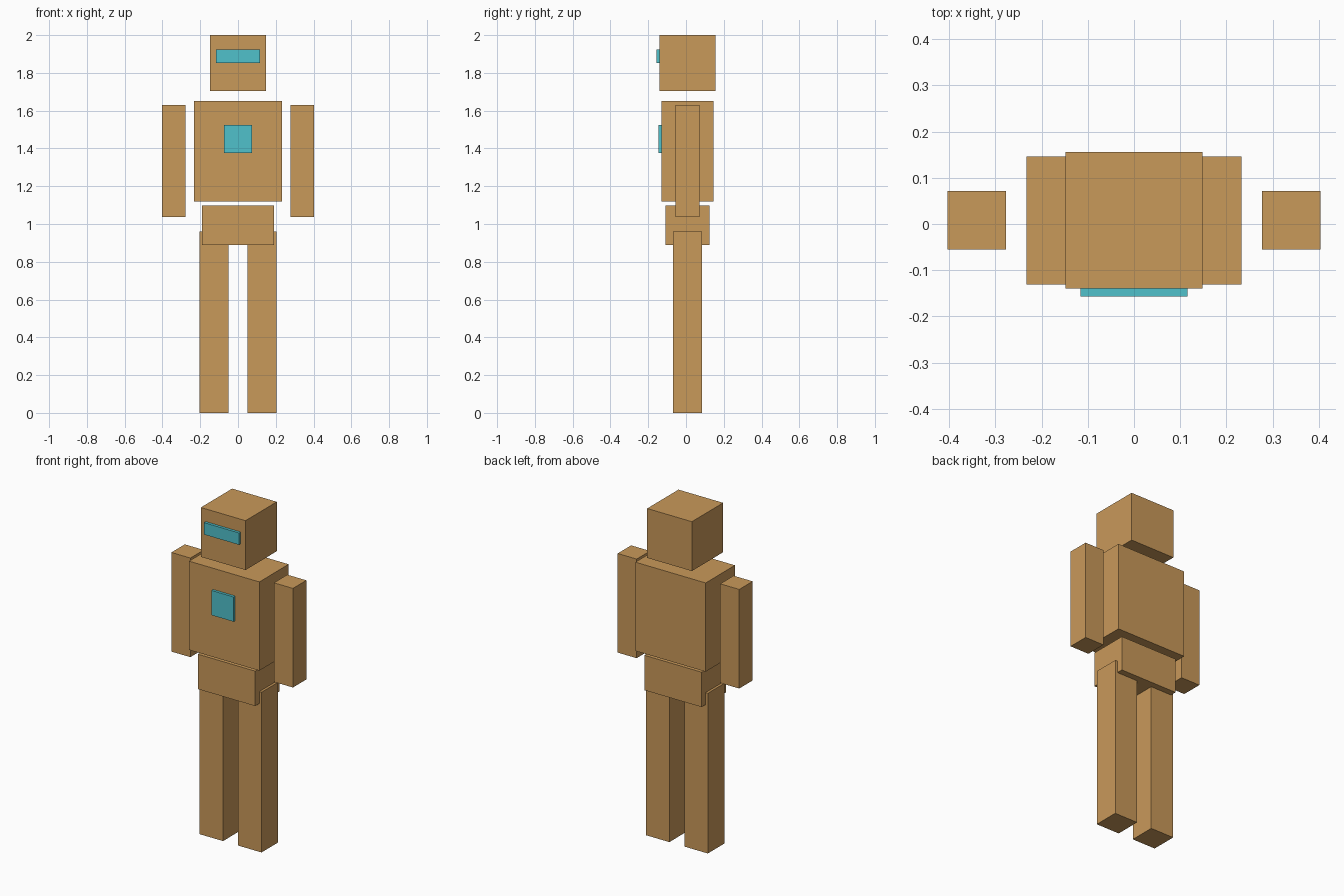
import bpy
import bmesh
from mathutils import Matrix, Vector

default = bpy.data.objects.get("Cube")
if default:
    bpy.data.objects.remove(default, do_unlink=True)


def make_material(name, rgb):
    mat = bpy.data.materials.new(name)
    mat.use_nodes = True
    color = (*rgb, 1.0)
    mat.diffuse_color = color
    mat.node_tree.nodes["Principled BSDF"].inputs["Base Color"].default_value = color
    return mat


tan = make_material("tan", (0.584, 0.319, 0.102))
cyan = make_material("cyan", (0.08, 0.533, 0.597))

MID_Y = 0.008  # shared centre line of the body in depth


def box(name, mat, x, z, depth, y=MID_Y):
    """Box spanning the x and z ranges, with the given depth centred on y."""
    size = Vector((x[1] - x[0], depth, z[1] - z[0]))
    bm = bmesh.new()
    bmesh.ops.create_cube(bm, size=1, matrix=Matrix.Diagonal((*size, 1)))
    mesh = bpy.data.meshes.new(name)
    bm.to_mesh(mesh)
    bm.free()
    mesh.materials.append(mat)
    obj = bpy.data.objects.new(name, mesh)
    obj.location = (sum(x) / 2, y, sum(z) / 2)
    bpy.context.collection.objects.link(obj)
    return obj


# Central body
box("head", tan, (-0.148, 0.148), (1.704, 2.0), 0.296)
box("torso", tan, (-0.233, 0.233), (1.12, 1.652), 0.277)
box("pelvis", tan, (-0.19, 0.19), (0.888, 1.097), 0.232)

# Visor and chest panel, slightly sunk into the front faces
box("visor", cyan, (-0.116, 0.116), (1.853, 1.924), 0.027, y=-0.143)
box("chest_panel", cyan, (-0.073, 0.073), (1.377, 1.525), 0.027, y=-0.133)

# Limbs on both sides
for side, sign in (("left", 1), ("right", -1)):
    box(side + "_arm", tan, sorted((sign * 0.277, sign * 0.403)), (1.036, 1.63), 0.127)
    box(side + "_leg", tan, sorted((sign * 0.05, sign * 0.205)), (0, 0.96), 0.156)
